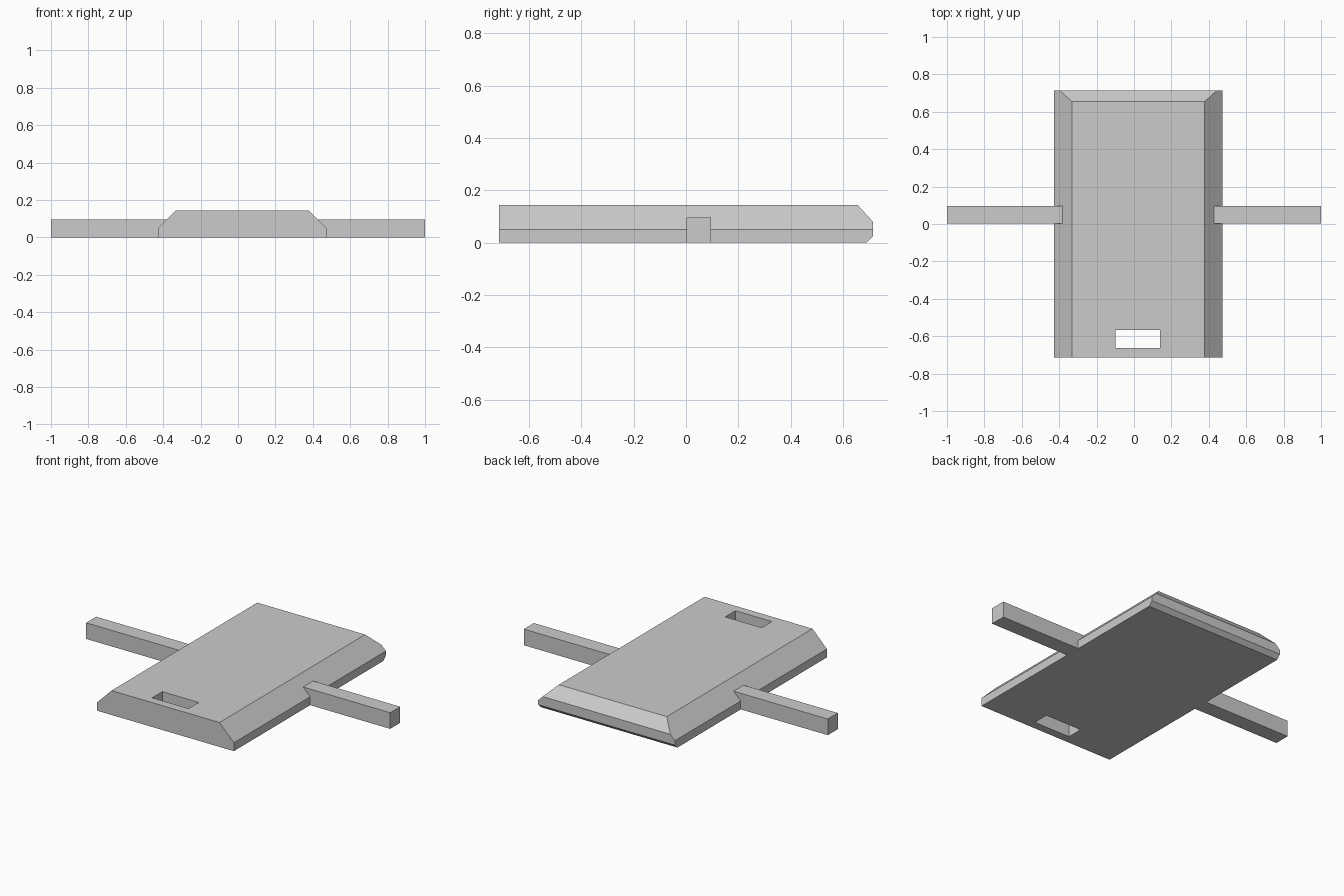
import bpy
import bmesh
from mathutils import Vector

cube = bpy.data.objects.get("Cube")
if cube:
    bpy.data.objects.remove(cube, do_unlink=True)

grey = bpy.data.materials.new("plain_grey")
grey.use_nodes = True
colour = (0.6, 0.6, 0.6, 1)
grey.diffuse_color = colour
grey.node_tree.nodes["Principled BSDF"].inputs["Base Color"].default_value = colour


def prism(name, profile, y0, y1, cuts=()):
    """Extrude an x-z profile along y, then trim it with (point, normal) planes."""
    bm = bmesh.new()
    face = bm.faces.new([bm.verts.new((x, y0, z)) for x, z in profile])
    extruded = bmesh.ops.extrude_face_region(bm, geom=[face])["geom"]
    moved = [v for v in extruded if isinstance(v, bmesh.types.BMVert)]
    bmesh.ops.translate(bm, verts=moved, vec=(0, y1 - y0, 0))
    for point, normal in cuts:
        bmesh.ops.bisect_plane(bm, geom=bm.verts[:] + bm.edges[:] + bm.faces[:],
                               plane_co=point, plane_no=Vector(normal).normalized(),
                               clear_outer=True)
        bmesh.ops.holes_fill(bm, edges=[e for e in bm.edges if e.is_boundary], sides=0)
    bmesh.ops.recalc_face_normals(bm, faces=bm.faces[:])
    mesh = bpy.data.meshes.new(name)
    bm.to_mesh(mesh)
    bm.free()
    mesh.materials.append(grey)
    obj = bpy.data.objects.new(name, mesh)
    bpy.context.collection.objects.link(obj)
    return obj


left, right, shoulder, top = 0.473, -0.427, 0.05, 0.145
slope = top - shoulder
back, front = 0.714, -0.714

# Body slab with sloped sides, chamfered above and below at the back
body = prism("body",
             [(right, 0), (left, 0), (left, shoulder), (left - slope, top),
              (right + slope, top), (right, shoulder)],
             front, back,
             cuts=[((0, 0.655, top), (0, 0.065, 0.059)),
                   ((0, 0.69, 0), (0, 1, -1))])

# Slot through the body near the front
cutter = prism("slot_cutter", [(-0.1, -0.1), (0.14, -0.1), (0.14, 0.3), (-0.1, 0.3)],
               -0.664, -0.568)
cutter.hide_render = True
slot = body.modifiers.new("slot", 'BOOLEAN')
slot.operation = 'DIFFERENCE'
slot.solver = 'EXACT'
slot.object = cutter
bpy.context.view_layer.objects.active = body
bpy.ops.object.modifier_apply(modifier=slot.name)
bpy.data.objects.remove(cutter, do_unlink=True)

# Square arms whose inner ends fit the sides of the body
arm_top = 0.096
for name, side, edge in (("left_arm", 1, left), ("right_arm", -1, right)):
    inner = edge - side * (arm_top - shoulder)
    prism(name, [(side, 0), (edge, 0), (edge, shoulder), (inner, arm_top), (side, arm_top)],
          0.002, 0.096)
